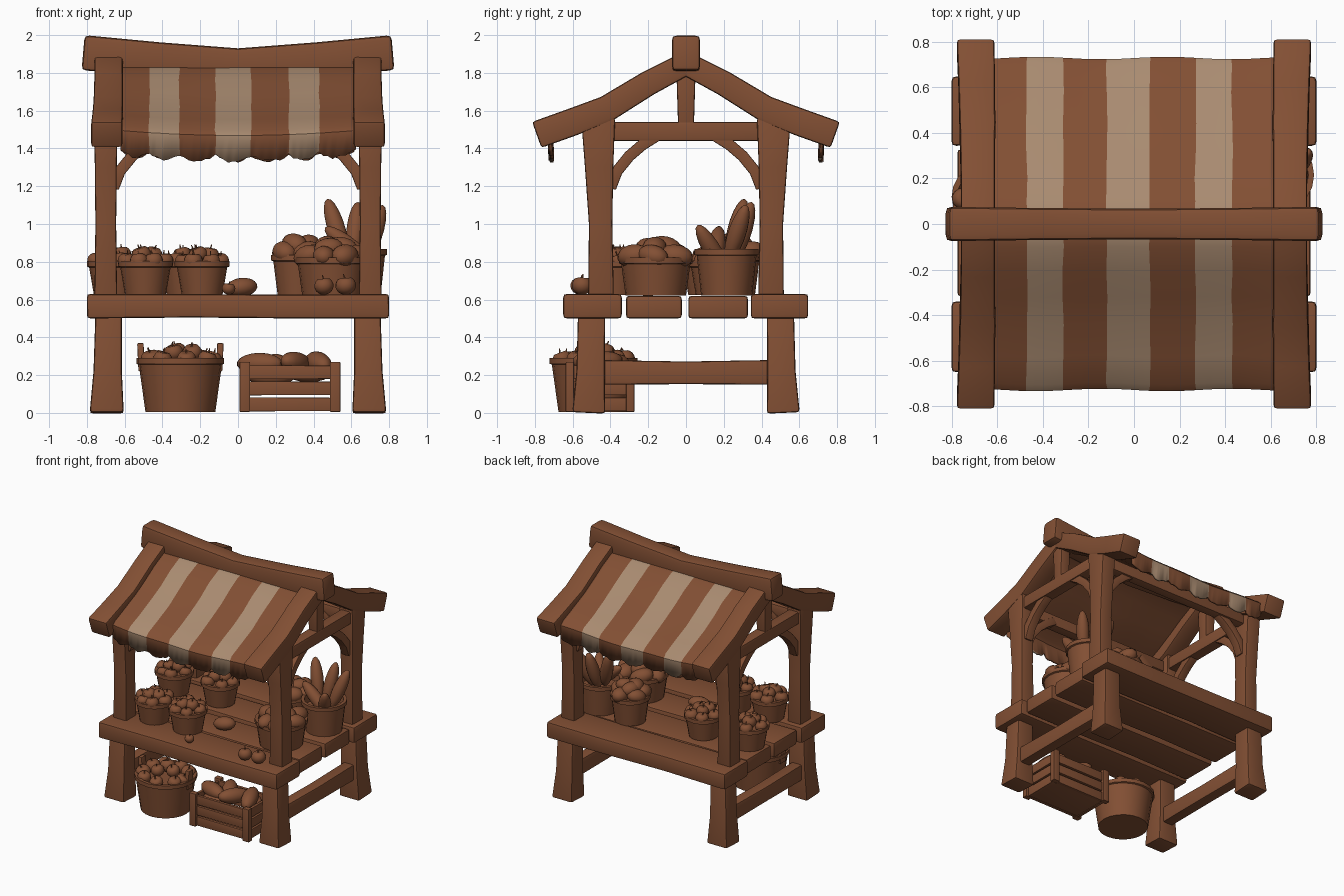
import bpy, bmesh, math, random
from mathutils import Vector, Matrix, Euler

if "Cube" in bpy.data.objects:
    bpy.data.objects.remove(bpy.data.objects["Cube"])

random.seed(4)


def material(name, rgb):
    m = bpy.data.materials.new(name)
    m.diffuse_color = (*rgb, 1)
    m.use_nodes = True
    m.node_tree.nodes["Principled BSDF"].inputs["Base Color"].default_value = m.diffuse_color
    return m


BROWN = material("warm brown", (0.225, 0.079, 0.034))
CREAM = material("faded cream", (0.40, 0.26, 0.165))


def finish(bm, name, mats=(BROWN,), angle=35, recalc=True):
    if recalc:
        bmesh.ops.recalc_face_normals(bm, faces=bm.faces)
    me = bpy.data.meshes.new(name)
    bm.to_mesh(me)
    bm.free()
    for m in mats:
        me.materials.append(m)
    ob = bpy.data.objects.new(name, me)
    bpy.context.collection.objects.link(ob)
    bpy.ops.object.select_all(action='DESELECT')
    ob.select_set(True)
    bpy.context.view_layer.objects.active = ob
    bpy.ops.object.shade_smooth_by_angle(angle=math.radians(angle))
    return ob


def beam(name, pts, side, bevel=0.015):
    """Loft a rectangle along (x, y, z, half width along side, half height)."""
    bm = bmesh.new()
    pos = [Vector(p[:3]) for p in pts]
    u = Vector(side).normalized()
    rings = []
    for i, p in enumerate(pts):
        d = (pos[min(i + 1, len(pos) - 1)] - pos[max(i - 1, 0)]).normalized()
        v = d.cross(u).normalized()
        rings.append([bm.verts.new(pos[i] + u * a * p[3] + v * b * p[4])
                      for a, b in ((-1, -1), (1, -1), (1, 1), (-1, 1))])
    for r, s in zip(rings, rings[1:]):
        for k in range(4):
            bm.faces.new((r[k], r[(k + 1) % 4], s[(k + 1) % 4], s[k]))
    bm.faces.new(rings[0])
    bm.faces.new(rings[-1])
    bmesh.ops.recalc_face_normals(bm, faces=bm.faces)
    sharp = [e for e in bm.edges if e.calc_face_angle(0) > 0.8]
    bmesh.ops.bevel(bm, geom=sharp, offset=bevel, segments=2, profile=0.6, affect='EDGES')
    return finish(bm, name)


def ball(bm, loc, size, rot=(0, 0, 0), stem=False):
    """Ellipsoid, optionally dimpled with a stem."""
    mat = Matrix.LocRotScale(Vector(loc), Euler(rot), Vector(size))
    new = bmesh.ops.create_uvsphere(bm, u_segments=14, v_segments=9, radius=1)['verts']
    for v in new:
        if stem and v.co.z > 0.8:
            v.co.z -= 0.5 * (v.co.z - 0.8) / 0.2 * 0.5
        v.co = mat @ v.co
    if stem:
        bmesh.ops.create_cone(bm, cap_ends=True, segments=6, radius1=0.1, radius2=0.05, depth=0.6,
                              matrix=mat @ Matrix.Translation((0.05, 0, 0.95)) @ Matrix.Rotation(0.25, 4, 'Y'))


def basket(name, x, y, z, r0, r1, h):
    """Tapered tub with a rim, open at the top."""
    bm = bmesh.new()
    prof = [(r0, 0), (r1 - 0.012, h - 0.035), (r1, h - 0.03), (r1, h), (r1 - 0.025, h),
            (r1 - 0.035, h - 0.06)]
    n, rings = 20, []
    for r, pz in prof:
        rings.append([bm.verts.new((x + r * math.cos(2 * math.pi * k / n),
                                    y + r * math.sin(2 * math.pi * k / n), z + pz)) for k in range(n)])
    for a, b in zip(rings, rings[1:]):
        for k in range(n):
            bm.faces.new((a[k], a[(k + 1) % n], b[(k + 1) % n], b[k]))
    bm.faces.new(rings[0])
    bm.faces.new(rings[-1])
    finish(bm, name)


def heap(name, x, y, z, radius, r, n, stem=True, stretch=1.0):
    """Ring of produce with a few more piled in the middle."""
    bm = bmesh.new()
    for k in range(n + 3):
        inner = k >= n
        a = 2 * math.pi * k / (3 if inner else n) + random.uniform(-0.2, 0.2)
        d = radius * 0.3 if inner else radius - r * 0.75
        s = r * random.uniform(0.9, 1.08)
        tilt = (random.uniform(-.35, .35), random.uniform(-.35, .35), random.uniform(0, 6))
        ball(bm, (x + d * math.cos(a), y + d * math.sin(a), z + (r * 0.65 if inner else 0)),
             (s * stretch, s, s * 0.9), tilt, stem)
    finish(bm, name, angle=60)


# timber frame: legs, posts, rafters and braces, mirrored by loops
for sx in (-1, 1):
    sd = "left" if sx < 0 else "right"
    for sy in (-1, 1):
        nm = sd + ("_front" if sy < 0 else "_back")
        beam(nm + "_leg", [(sx * .695, sy * .515, 0, .09, .087), (sx * .69, sy * .505, .22, .075, .075),
                           (sx * .685, sy * .50, .52, .07, .072)], (1, 0, 0), .018)
        beam(nm + "_post", [(sx * .70, sy * .45, .6, .06, .068), (sx * .70, sy * .452, 1.0, .055, .062),
                            (sx * .70, sy * .46, 1.3, .058, .075), (sx * .70, sy * .465, 1.56, .062, .09)], (1, 0, 0))
        beam(nm + "_rafter", [(sx * .685, 0, 1.85, .075, .062), (sx * .685, sy * .2, 1.745, .075, .066),
                              (sx * .687, sy * .42, 1.61, .078, .07), (sx * .69, sy * .6, 1.54, .08, .073),
                              (sx * .695, sy * .79, 1.472, .083, .073)], (1, 0, 0), .018)
        # curved corner braces, along the side and along the front or back
        arc = [(0.0, 1.19), (.035, 1.28), (.10, 1.36), (.17, 1.42), (.25, 1.47)]
        beam(nm + "_side_brace", [(sx * .70, sy * (.40 - a), z, .035, .03) for a, z in arc], (1, 0, 0), .008)
        beam(nm + "_cross_brace", [(sx * (.66 - a), sy * .45, z, .035, .03) for a, z in arc], (0, 1, 0), .008)
    beam(sd + "_lower_rail", [(sx * .69, -.47, .215, .045, .065), (sx * .69, 0, .212, .045, .06),
                              (sx * .69, .47, .215, .045, .065)], (1, 0, 0))
    beam(sd + "_tie_beam", [(sx * .70, -.42, 1.49, .045, .05), (sx * .70, .42, 1.49, .045, .05)], (1, 0, 0))
    beam(sd + "_king_post", [(sx * .70, 0, 1.52, .04, .042), (sx * .70, 0, 1.84, .045, .052)], (1, 0, 0))
for y, nm in ((-.46, "front_eave_beam"), (.46, "back_eave_beam")):
    beam(nm, [(-.68, y, 1.475, .04, .045), (.68, y, 1.475, .04, .045)], (0, 1, 0))

# sagging ridge beam
beam("ridge_beam", [(-.82, 0, 1.907, .075, .093), (-.42, 0, 1.872, .07, .09), (0, 0, 1.843, .067, .087),
                    (.42, 0, 1.872, .07, .09), (.82, 0, 1.907, .075, .093)], (0, 1, 0), .026)

# table planks
for i, (y, hw, hl, top) in enumerate([(-.495, .155, .80, .63), (-.17, .148, .775, .62),
                                      (.17, .158, .775, .62), (.495, .152, .80, .63)]):
    hh = (top - .5) / 2
    beam("table_plank_%d" % (i + 1), [(-hl, y, .5 + hh, hw, hh), (-.25, y, .502 + hh, hw - .006, hh - .003),
                                      (.3, y, .498 + hh, hw - .002, hh - .002), (hl, y, .5 + hh, hw, hh)], (0, 1, 0), .02)

# striped awning: one sheet over the ridge with a scalloped fringe on both edges
stops = [-.62, -.47, -.31, -.12, .07, .27, .43, .62]
N = 8
cols = [a + (b - a) * k / N for a, b in zip(stops, stops[1:]) for k in range(N)] + [stops[-1]]
half = [(0, 1.85), (.1, 1.82), (.2, 1.772), (.32, 1.70), (.44, 1.635), (.58, 1.572), (.70, 1.52), (.728, 1.495), (.722, 1.39)]
rows = [(-y, z, j) for j, (y, z) in reversed(list(enumerate(half)))] + [(y, z, j) for j, (y, z) in enumerate(half)][1:]
bm = bmesh.new()
grid = []
for y, z, j in rows:
    line = []
    for i, x in enumerate(cols):
        sag = .03 * (1 - (x / .62) ** 2) * j / 8
        if j == 8:
            sag += .03 * abs(math.sin(math.pi * i / N)) + random.uniform(-.008, .008)
        wave = .006 * math.sin(x * 11) * j / 8
        line.append(bm.verts.new((x + random.uniform(-.004, .004), y + wave * (1 if y > 0 else -1), z - sag)))
    grid.append(line)
for r, s in zip(grid, grid[1:]):
    for i in range(len(cols) - 1):
        f = bm.faces.new((r[i], r[i + 1], s[i + 1], s[i]))
        f.material_index = (i // N) % 2
awning = finish(bm, "striped_awning", (BROWN, CREAM), 40, recalc=False)
sol = awning.modifiers.new("cloth thickness", 'SOLIDIFY')
sol.thickness, sol.offset, sol.material_offset = .018, -1, -1

# small fruit baskets on the left
for i, (x, y) in enumerate([(-.49, -.37), (-.19, -.37), (-.655, .12), (-.27, .16)]):
    basket("fruit_basket_%d" % (i + 1), x, y, .625, .108, .145, .18)
    heap("fruit_%d" % (i + 1), x, y, .805, .135, .05, 6)

# large baskets on the right
for i, (x, y, r0, r1, h) in enumerate([(.50, -.16, .16, .195, .20), (.62, .215, .135, .17, .245), (.325, .25, .115, .15, .215)]):
    basket("large_basket_%d" % (i + 1), x, y, .622, r0, r1, h)
heap("potatoes", .50, -.16, .83, .18, .065, 6, False, 1.35)
heap("round_loaves", .325, .25, .85, .14, .062, 5, False, 1.3)
bm = bmesh.new()
for dx, dy, dz, rx, ry in [(-.10, .07, .98, -.25, -.3), (0, .10, .96, -.3, .1), (.10, .07, .95, -.3, .3),
                           (-.03, -.04, .88, -.1, -.9), (.06, -.06, .86, .5, .4)]:
    ball(bm, (.62 + dx, .2 + dy, dz), (.048, .048, .165), (rx, ry, 0))
finish(bm, "baguettes", angle=60)

# loose food on the counter
bm = bmesh.new()
for x, y, r in [(.455, -.56, .052), (.57, -.55, .055), (-.05, -.55, .036)]:
    ball(bm, (x, y, .628 + r * .85), (r, r, r * .9), (0, .1, x * 5), True)
ball(bm, (.02, -.2, .665), (.085, .06, .05), (0, -.1, .3))
finish(bm, "loose_fruit_and_loaf", angle=60)

# floor basket with two handles
basket("floor_basket", -.305, -.49, .005, .185, .232, .285)
heap("floor_basket_fruit", -.305, -.49, .285, .21, .055, 9)
for s in (-1, 1):
    beam("floor_basket_handle", [(-.305 + s * .205, -.49, .22, .035, .017), (-.305 + s * .212, -.49, .37, .028, .017)],
         (0, 1, 0), .008)

# slatted crate
cx, cy, hx, hy = .275, -.455, .265, .18
for sx in (-1, 1):
    for sy in (-1, 1):
        X, Y = cx + sx * (hx - .026), cy + sy * (hy - .02)
        beam("crate_corner", [(X, Y, .005, .028, .022), (X, Y, .27, .028, .022)], (1, 0, 0), .006)
for z in (.045, .13, .215):
    for s in (-1, 1):
        Y, X = cy + s * (hy - .03), cx + s * (hx - .03)
        beam("crate_long_slat", [(cx - hx + .02, Y, z, .012, .037), (cx + hx - .02, Y, z, .012, .035)], (0, 1, 0), .005)
        beam("crate_end_slat", [(X, cy - hy + .02, z, .012, .037), (X, cy + hy - .02, z, .012, .035)], (1, 0, 0), .005)
beam("crate_floor", [(cx - hx + .04, cy, .025, .15, .012), (cx + hx - .04, cy, .025, .15, .012)], (0, 1, 0), .004)
bm = bmesh.new()
for x, y, z, rx, rz in [(-.16, -.03, .26, 0, 1.2), (-.06, .04, .25, .2, .5), (.03, -.03, .265, -.1, -.5),
                        (.15, 0, .265, .15, .35), (.1, .07, .22, 0, 1.3), (-.1, -.06, .2, 0, 1.5)]:
    ball(bm, (cx + x, cy + y, z), (.06, .13, .058), (rx, 0, rz))
finish(bm, "crate_bread", angle=60)
